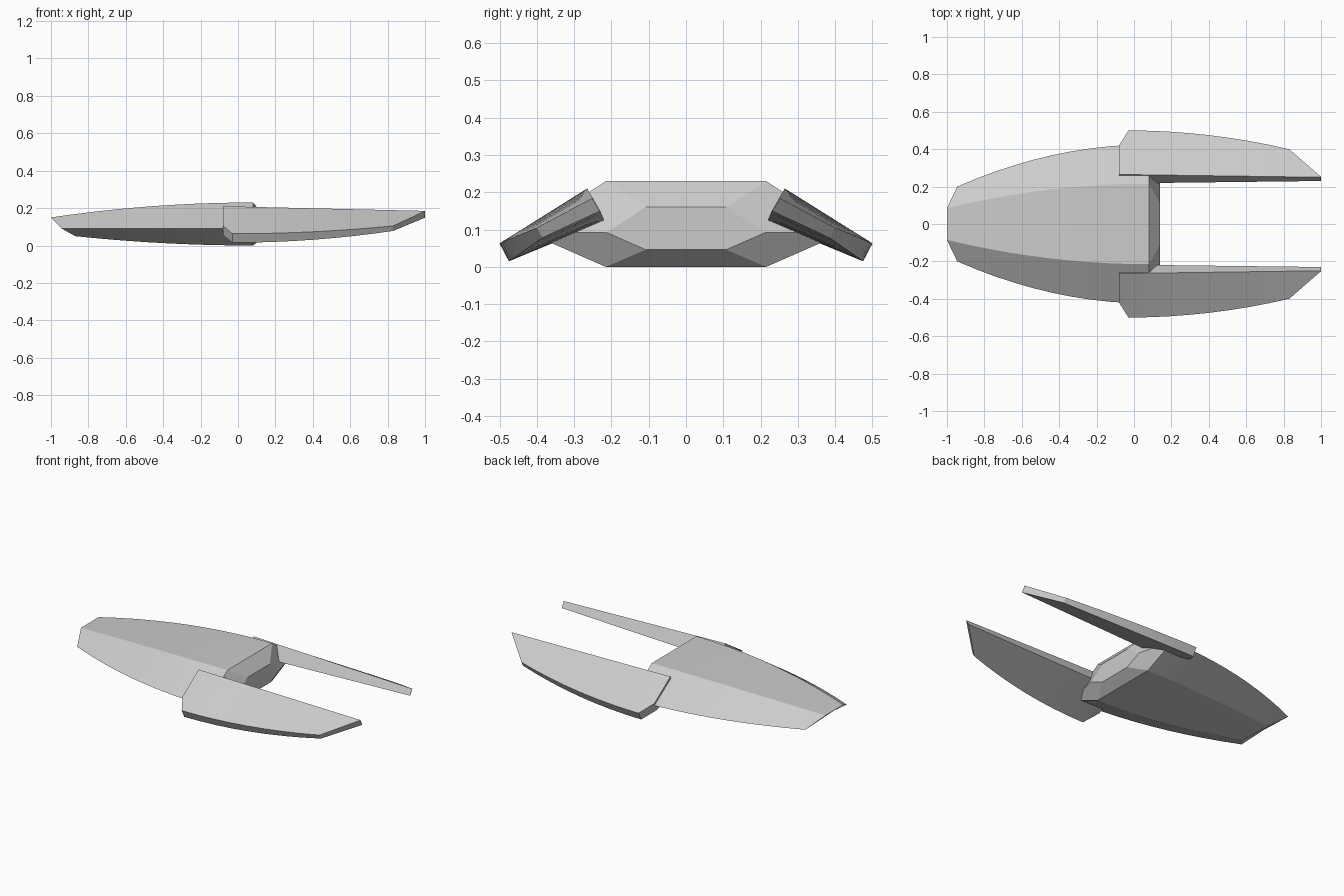
import bpy, bmesh

if "Cube" in bpy.data.objects:
    bpy.data.objects.remove(bpy.data.objects["Cube"], do_unlink=True)

grey = bpy.data.materials.new("light_grey")
grey.use_nodes = True
colour = (0.6, 0.6, 0.6, 1)
grey.diffuse_color = colour
grey.node_tree.nodes["Principled BSDF"].inputs["Base Color"].default_value = colour


def lerp(a, b, t):
    return a + (b - a) * t


def loft(name, rings):
    """Skin equal-sized rings of points and cap both ends."""
    bm = bmesh.new()
    loops = [[bm.verts.new(p) for p in ring] for ring in rings]
    for a, b in zip(loops, loops[1:]):
        for i in range(len(a)):
            j = (i + 1) % len(a)
            bm.faces.new((a[i], a[j], b[j], b[i]))
    bm.faces.new(loops[0])
    bm.faces.new(loops[-1])
    bmesh.ops.recalc_face_normals(bm, faces=bm.faces)
    mesh = bpy.data.meshes.new(name)
    bm.to_mesh(mesh)
    bm.free()
    mesh.materials.append(grey)
    obj = bpy.data.objects.new(name, mesh)
    bpy.context.collection.objects.link(obj)
    bpy.ops.object.select_all(action="DESELECT")
    obj.select_set(True)
    bpy.context.view_layer.objects.active = obj
    bpy.ops.object.shade_smooth_by_angle(angle=0.3)
    return obj


# Hull: six-sided section growing along the body, with a raked nose
def hull_ring(t):
    f = 1 - (1 - t) ** 2
    top = (lerp(-1, 0.08, t), lerp(0.085, 0.215, f), lerp(0.15, 0.23, f))
    side = (lerp(-0.945, 0.08, t), lerp(0.2, 0.425, f), 0.092)
    low = (lerp(-0.87, 0.08, t), lerp(0.1, 0.215, f), lerp(0.05, 0, f))
    left = [top, side, low]
    return left + [(x, -y, z) for x, y, z in reversed(left)]


segments = 10
rings = [hull_ring(i / segments) for i in range(segments + 1)]
# Bevelled stern: the last section shrunk to half size
rings.append([(0.14, y * 0.5, lerp(0.092, z, 0.5)) for x, y, z in rings[-1]])
loft("hull", rings)


# Wing: drooping tapered blade, thick on its inner edge
def wing_ring(x, outer_top, outer_low):
    t = (x + 0.08) / 1.08
    return [(x, lerp(0.265, 0.25, t), lerp(0.21, 0.185, t)), (x, *outer_top),
            (x, *outer_low), (x, lerp(0.217, 0.23, t), lerp(0.12, 0.15, t))]


rings = [wing_ring(-0.08, (0.42, 0.105), (0.395, 0.055))]
for i in range(9):
    u = i / 8
    q = u * u
    rings.append(wing_ring(lerp(-0.03, 0.83, u), (0.5 - 0.1 * q, 0.063 + 0.042 * q),
                           (0.475 - 0.09 * q, 0.015 + 0.063 * q)))
rings.append(wing_ring(1, (0.252, 0.184), (0.232, 0.149)))
wing = loft("wings", rings)
mirror = wing.modifiers.new("mirror", "MIRROR")
mirror.use_axis = (False, True, False)
